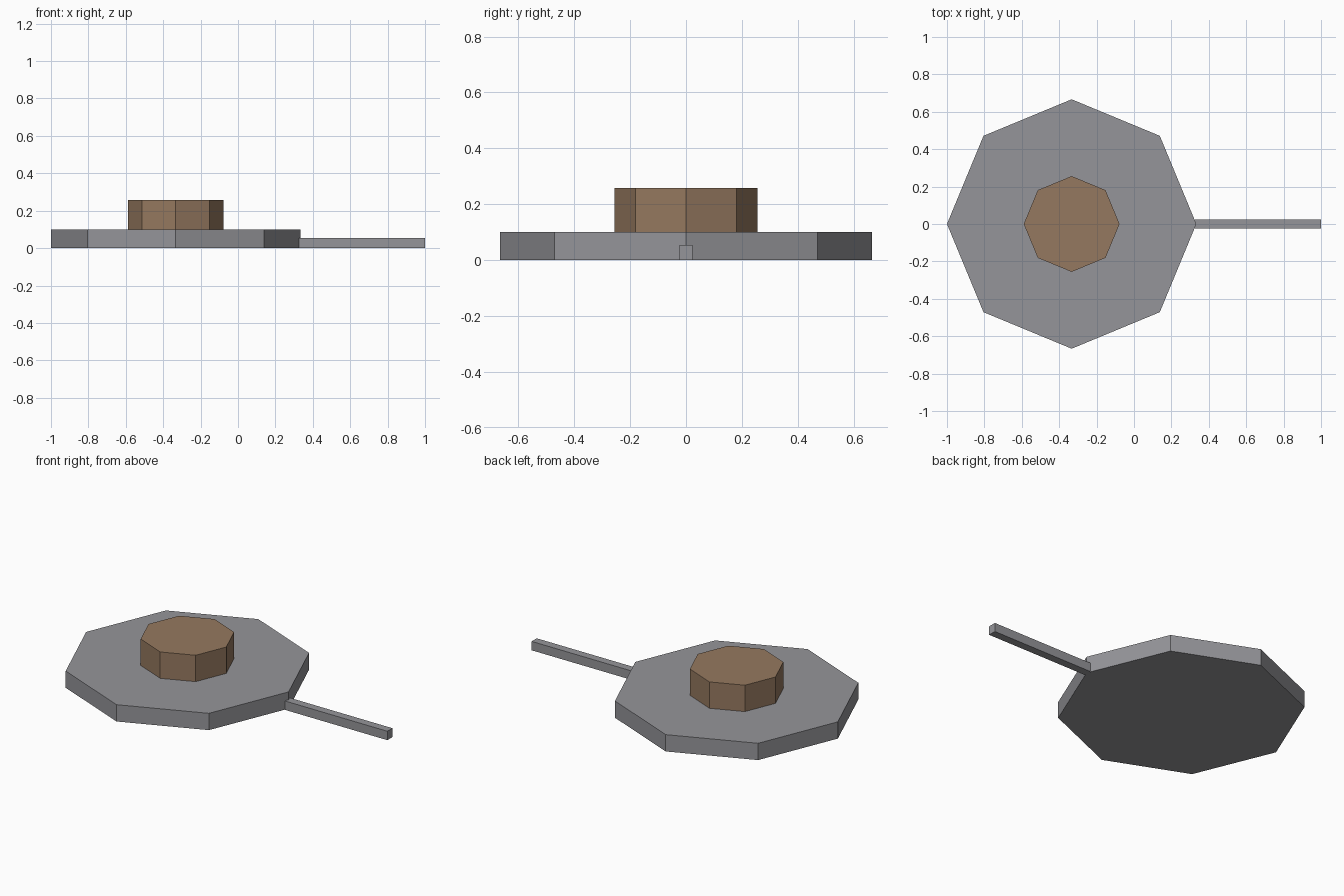
import bpy
import math

cube = bpy.data.objects.get("Cube")
if cube:
    bpy.data.objects.remove(cube, do_unlink=True)


def make_material(name, color):
    mat = bpy.data.materials.new(name)
    mat.use_nodes = True
    mat.diffuse_color = color
    mat.node_tree.nodes["Principled BSDF"].inputs["Base Color"].default_value = color
    return mat


def finish(name, mat):
    obj = bpy.context.object
    obj.name = obj.data.name = name
    obj.data.materials.append(mat)
    return obj


def octagon(name, radius, bottom, top, mat):
    """Eight-sided disc with one corner pointing along +x."""
    bpy.ops.mesh.primitive_cylinder_add(
        vertices=8, radius=radius, depth=top - bottom,
        location=(PAN_X, 0, (bottom + top) / 2))
    return finish(name, mat)


PAN_X = -1 / 3
PAN_RADIUS = 2 / 3
grey = make_material("grey metal", (0.30, 0.30, 0.32, 1))
brown = make_material("brown food", (0.30, 0.19, 0.115, 1))

# Pan body and the round piece of food on it
octagon("pan", PAN_RADIUS, 0, 0.1, grey)
octagon("food", 0.256, 0.001, 0.257, brown)

# Handle, a thin bar from the pan's corner
start, end, width, height = 0.327, 1.0, 0.048, 0.053
bpy.ops.mesh.primitive_cube_add(size=1, location=((start + end) / 2, 0, height / 2))
handle = finish("handle", grey)
handle.scale = (end - start, width, height)
bpy.ops.object.transform_apply(location=False, rotation=False, scale=True)
